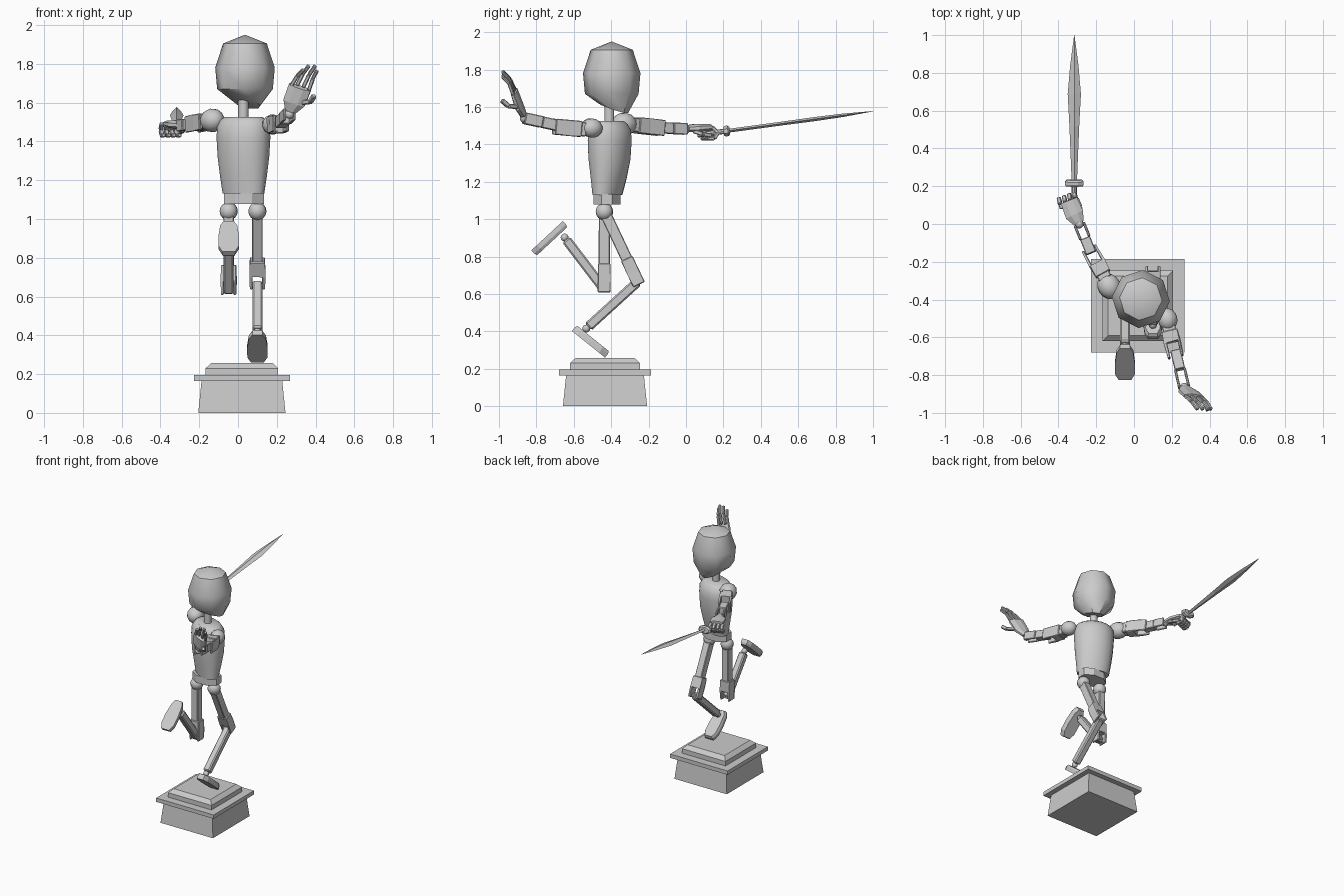
import bpy, bmesh, math
from mathutils import Vector as V, Matrix

if "Cube" in bpy.data.objects:
    bpy.data.objects.remove(bpy.data.objects["Cube"])

YAW = math.radians(-27)                      # twist of the upper body


def finish(name, bm, smooth=None, bevel=0):
    bmesh.ops.remove_doubles(bm, verts=bm.verts, dist=1e-5)
    bmesh.ops.recalc_face_normals(bm, faces=bm.faces)
    me = bpy.data.meshes.new(name)
    bm.to_mesh(me)
    bm.free()
    ob = bpy.data.objects.new(name, me)
    bpy.context.collection.objects.link(ob)
    if bevel:
        m = ob.modifiers.new("bevel", 'BEVEL')
        m.width, m.segments = bevel, 1
    if smooth:
        bpy.ops.object.select_all(action='DESELECT')
        ob.select_set(True)
        bpy.context.view_layer.objects.active = ob
        bpy.ops.object.shade_smooth_by_angle(angle=math.radians(smooth))
    return ob


def frame(d, side):
    d = V(d).normalized()
    y = d.cross(V(side)).normalized()
    return Matrix((y.cross(d), y, d)).transposed()


def loft(name, rings, seg, phase=0, smooth=None):
    """rings: (centre, u, v) ellipses joined by quads, capped at the ends"""
    bm = bmesh.new()
    loops = []
    for c, u, v in rings:
        loops.append([bm.verts.new(V(c) + V(u) * math.cos(t) + V(v) * math.sin(t))
                      for t in (phase + 2 * math.pi * i / seg for i in range(seg))])
    for a, b in zip(loops, loops[1:]):
        for i in range(seg):
            j = (i + 1) % seg
            bm.faces.new((a[i], a[j], b[j], b[i]))
    bm.faces.new(loops[0][::-1])
    bm.faces.new(loops[-1])
    return finish(name, bm, smooth)


def box(bm, a, b, side, w, h):
    a, b = V(a), V(b)
    m = Matrix.Translation((a + b) / 2) @ frame(b - a, side).to_4x4()
    bmesh.ops.create_cube(bm, size=1, matrix=m @ Matrix.Diagonal((w, h, (b - a).length, 1)))


def bar(name, pts, side, w, h, bevel=.004):
    bm = bmesh.new()
    for a, b in zip(pts, pts[1:]):
        box(bm, a, b, side, w, h)
    return finish(name, bm, bevel=bevel)


def forked(name, a, b, side, w, h, solid, wf, hf, block=None):
    """solid bar whose far end is a two-pronged fork"""
    bm = bmesh.new()
    a, b = V(a), V(b)
    m = a.lerp(b, solid)
    box(bm, a, m, side, w, h)
    if block:
        box(bm, a.lerp(b, block), m, side, wf, hf)
    s = frame(b - a, side).col[0] * (wf / 2 - .007)
    for k in (-1, 1):
        box(bm, m + s * k, b + s * k, side, .014, hf)
    return finish(name, bm, bevel=.004)


def ball(name, c, r, d=(0, 0, 1), stretch=1, seg=12):
    bm = bmesh.new()
    m = Matrix.Translation(c) @ frame(d, (1, .1, .2)).to_4x4()
    bmesh.ops.create_uvsphere(bm, u_segments=seg, v_segments=8, radius=r,
                              matrix=m @ Matrix.Diagonal((1, 1, stretch, 1)))
    return finish(name, bm, 50)


def turned(x, y, z, a, b):
    c, s = math.cos(YAW), math.sin(YAW)
    return ((x, y, z), (a * c, a * s, 0), (-b * s, b * c, 0))


# Plinth: tapered block, slab, stepped top
R2 = math.sqrt(2)


def slab(name, levels):
    loft(name, [((.02, -.433, z), (r * R2, 0, 0), (0, r * R2, 0)) for r, z in levels], 4, math.pi / 4)


slab("plinth_block", [(.225, 0), (.208, .165)])
slab("plinth_slab", [(.247, .165), (.247, .195)])
slab("plinth_step", [(.187, .195), (.187, .23), (.158, .257)])

# Torso, pelvis, neck
loft("torso", [turned(.028, y, z, a, b) for y, z, a, b in (
    (-.42, 1.13, .116, .068), (-.413, 1.22, .128, .088), (-.409, 1.32, .139, .107),
    (-.408, 1.42, .145, .112), (-.408, 1.475, .142, .108), (-.41, 1.51, .125, .088),
    (-.41, 1.525, .105, .07))], 16, 0, 40)
loft("pelvis", [((.03, -.423, z), (.112, 0, 0), (0, .078, 0)) for z in (1.078, 1.135)], 8, math.pi / 8)
loft("neck", [((.028, -.41, z), (.027, 0, 0), (0, .027, 0)) for z in (1.5, 1.68)], 10, 0, 40)

# Head: faceted skull with a slanted jaw
rings = [turned(.036, -.397, z, r, r) for z, r in
         ((1.95, 0), (1.905, .113), (1.78, .154), (1.67, .144))]
jaw = turned(.042, -.395, 1.598, .07, .09)
rings.append((jaw[0], jaw[1], V(jaw[2]) + V((0, 0, -.032))))
loft("head", rings, 8, math.pi / 8, 45)


# Feet: tapered rounded soles, defined by heel, toe and upward direction
def foot(name, x, heel, toe, up):
    bm = bmesh.new()
    h, t, n = V((x, *heel)), V((x, *toe)), V((0, *up))
    outline = ((.026, 0), (.044, .15), (.053, .5), (.052, .82), (.033, 1))
    outline += tuple((-w, s) for w, s in reversed(outline))
    low = [bm.verts.new(h.lerp(t, s) + V((w, 0, 0))) for w, s in outline]
    mid = [bm.verts.new(h.lerp(t, s) + V((w, 0, 0)) + n * .025) for w, s in outline]
    top = [bm.verts.new(h.lerp(t, .03 + s * .94) + V((w * .85, 0, 0)) + n * .04) for w, s in outline]
    for p, q in ((low, mid), (mid, top)):
        for i in range(10):
            j = (i + 1) % 10
            bm.faces.new((p[i], p[j], q[j], q[i]))
    bm.faces.new(low)
    bm.faces.new(top)
    finish(name, bm)


# Legs: standing and lifted
for tag, x, knee, ankle, heel, toe, up in (
        ("standing", .1, (-.258, .665), (-.522, .425), (-.61, .402), (-.433, .26), (.63, .77)),
        ("lifted", -.048, (-.438, .625), (-.64, .89), (-.658, .99), (-.827, .833), (.67, -.74))):
    hip, k, an = V((x, -.436, 1.04)), V((x, *knee)), V((x, *ankle))
    ball(tag + "_hip", hip, .047)
    forked(tag + "_thigh", hip.lerp(k, .06), k.lerp(hip, -.04), (1, 0, 0), .054, .06, .82, .078, .068, .62)
    bar(tag + "_shin", [k, an], (1, 0, 0), .052, .052, .008)
    bar(tag + "_knee_pin", [k - V((.038, 0, 0)), k + V((.038, 0, 0))], (0, 0, 1), .02, .02)
    ball(tag + "_ankle", an + (an - k).normalized() * .015, .021)
    foot(tag + "_foot", x, heel, toe, up)

# Arms: shoulder, forked upper arm, forked forearm, wrist
for tag, sh, r, up_a, up_b, fo_a, wrist, side in (
        ("sword_arm", (-.132, -.33, 1.508), .062, (-.15, -.29, 1.505), (-.238, -.13, 1.487),
         (-.226, -.155, 1.49), (-.29, .0, 1.482), (.87, .5, 0)),
        ("raised_arm", (.178, -.505, 1.487), .053, (.183, -.54, 1.48), (.222, -.705, 1.495),
         (.22, -.67, 1.497), (.266, -.865, 1.54), (.97, .2, 0))):
    d = V(up_b) - V(up_a)
    ball(tag + "_shoulder", sh, r, d, 1.12)
    forked(tag + "_upper", up_a, up_b, side, .07, .075, .5, .085, .085, .15)
    forked(tag + "_forearm", fo_a, wrist, side, .056, .06, .52, .064, .062)
    ball(tag + "_wrist", wrist, .024)

# Open hand
loft("open_palm", [((.272, -.868, 1.555), (.03, -.003, -.01), (.004, .018, .004)),
                   ((.29, -.89, 1.6), (.058, -.008, -.02), (.006, .02, .007)),
                   ((.32, -.918, 1.68), (.06, -.01, -.02), (.006, .016, .007))], 8, math.pi / 8)
for i, (bx, bz, tx, tz) in enumerate(((.275, 1.688, .337, 1.77), (.305, 1.69, .365, 1.79),
                                      (.337, 1.68, .398, 1.79), (.366, 1.665, .407, 1.765))):
    base, tip = V((bx, -.912 - i * .004, bz)), V((tx, -.982, tz))
    mid = base.lerp(tip, .5) + V((0, .008, .01))
    bar(f"open_finger_{i + 1}", [base, mid, tip], (1, -.1, -.4), .02, .018)
bar("open_thumb", [(.335, -.9, 1.6), (.375, -.95, 1.605), (.392, -.985, 1.635)], (0, 0, 1), .024, .024)

# Gripping hand
loft("grip_palm", [((-.292, .005, 1.483), (.028, .014, 0), (0, 0, .02)),
                   ((-.315, .05, 1.487), (.048, .024, 0), (0, 0, .024)),
                   ((-.345, .125, 1.492), (.046, .018, 0), (0, 0, .018))], 8, math.pi / 8)
for i in range(4):
    x, y = -.392 + i * .027, .105 + i * .011
    bar(f"grip_finger_{i + 1}", [(x, y, 1.493), (x - .006, y + .03, 1.46), (x, y + .012, 1.43),
                                 (x + .01, y - .025, 1.432)], (1, .3, 0), .022, .02)
bar("grip_thumb", [(-.288, .04, 1.47), (-.285, .09, 1.455), (-.305, .135, 1.447)], (1, 0, 0), .024, .022)

# Sword: grip, guard and leaf-shaped blade
hilt, tip = V((-.316, .2, 1.469)), V((-.316, 1.0, 1.577))
ax = (tip - hilt).normalized()
nrm = V((1, 0, 0)).cross(ax)
loft("sword_blade", [(hilt.lerp(tip, s), (w, 0, 0), nrm * t) for s, w, t in (
    (0, .013, .01), (.4, .026, .01), (.61, .035, .011), (.8, .022, .009), (1, .001, .001))], 4)
loft("sword_guard", [(hilt + ax * s, (w, 0, 0), nrm * t) for s, w, t in (
    (0, .048, .024), (.01, .054, .031), (.024, .054, .031), (.034, .044, .022))], 8, math.pi / 8)
loft("sword_grip", [(hilt - ax * s, (.014, 0, 0), nrm * .014) for s in (.14, -.01)], 8)
